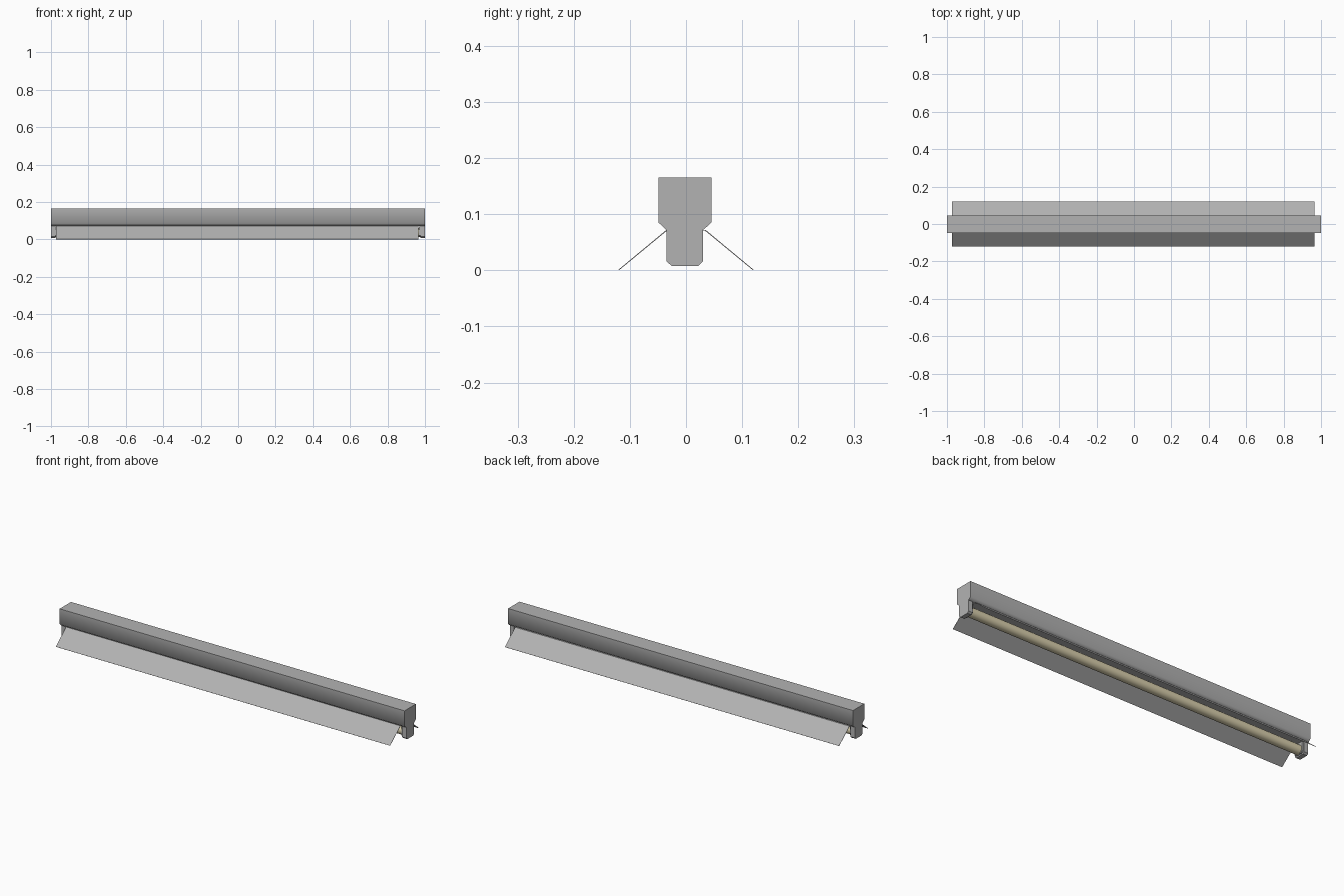
import bpy, bmesh, math
from mathutils import Matrix

cube = bpy.data.objects.get("Cube")
if cube:
    bpy.data.objects.remove(cube, do_unlink=True)


def material(name, color):
    m = bpy.data.materials.new(name)
    m.use_nodes = True
    m.diffuse_color = color
    m.node_tree.nodes["Principled BSDF"].inputs["Base Color"].default_value = color
    return m


GREY = material("grey metal", (0.45, 0.45, 0.45, 1))
CREAM = material("cream glass", (0.70, 0.63, 0.42, 1))
OFFSET = -0.002   # housing sits slightly off the reflector axis


def finish(name, bm, mat, angle=30):
    bmesh.ops.recalc_face_normals(bm, faces=bm.faces)
    mesh = bpy.data.meshes.new(name)
    bm.to_mesh(mesh)
    bm.free()
    mesh.materials.append(mat)
    obj = bpy.data.objects.new(name, mesh)
    bpy.context.collection.objects.link(obj)
    bpy.ops.object.select_all(action='DESELECT')
    obj.select_set(True)
    bpy.context.view_layer.objects.active = obj
    bpy.ops.object.shade_smooth_by_angle(angle=math.radians(angle))
    return obj


def extrude_x(name, profile, x0, x1, mat, angle=30):
    """Extrude a closed (y, z) outline from x0 to x1."""
    bm = bmesh.new()
    face = bm.faces.new([bm.verts.new((x0, y, z)) for y, z in profile])
    new = bmesh.ops.extrude_face_region(bm, geom=[face])["geom"]
    verts = [v for v in new if isinstance(v, bmesh.types.BMVert)]
    bmesh.ops.translate(bm, verts=verts, vec=(x1 - x0, 0, 0))
    return finish(name, bm, mat, angle)


def rod_x(name, x0, x1, radius, z, mat):
    bm = bmesh.new()
    place = Matrix.Translation(((x0 + x1) / 2, OFFSET, z)) @ Matrix.Rotation(math.pi / 2, 4, 'Y')
    bmesh.ops.create_cone(bm, cap_ends=True, segments=32, radius1=radius,
                          radius2=radius, depth=abs(x1 - x0), matrix=place)
    return finish(name, bm, mat)


def mirrored(half):
    """Complete a right-half outline with its mirror image."""
    return [(y + OFFSET, z) for y, z in half] + [(OFFSET - y, z) for y, z in reversed(half)]


# Housing channel with chamfered lower edges
extrude_x("housing", mirrored([(0.034, 0.073), (0.047, 0.085), (0.047, 0.165)]),
          -1, 1, GREY, 50)

# Reflector: thin folded sheet with two sloping wings
T = 0.0015
half = [(0.035, 0.072), (0.1205, 0.001), (0.1195, 0.0)]
inner = [(0.034, 0.072 - T)]
right = half + inner
extrude_x("reflector", right + [(-y, z) for y, z in reversed(right)], -0.972, 0.966, GREY)

# Lamp holders at both ends
holder = mirrored([(0.024, 0.008), (0.0325, 0.016), (0.0325, 0.074)])
collar = mirrored([(0.018, 0.014), (0.027, 0.022), (0.027, 0.07)])
for side, label in ((1, "left"), (-1, "right")):
    extrude_x(label + "_lamp_holder", holder, side * 0.976, side, GREY)
    extrude_x(label + "_holder_collar", collar, side * 0.968, side * 0.978, GREY)

# Fluorescent tube
rod_x("tube", -0.97, 0.97, 0.024, 0.037, CREAM)
